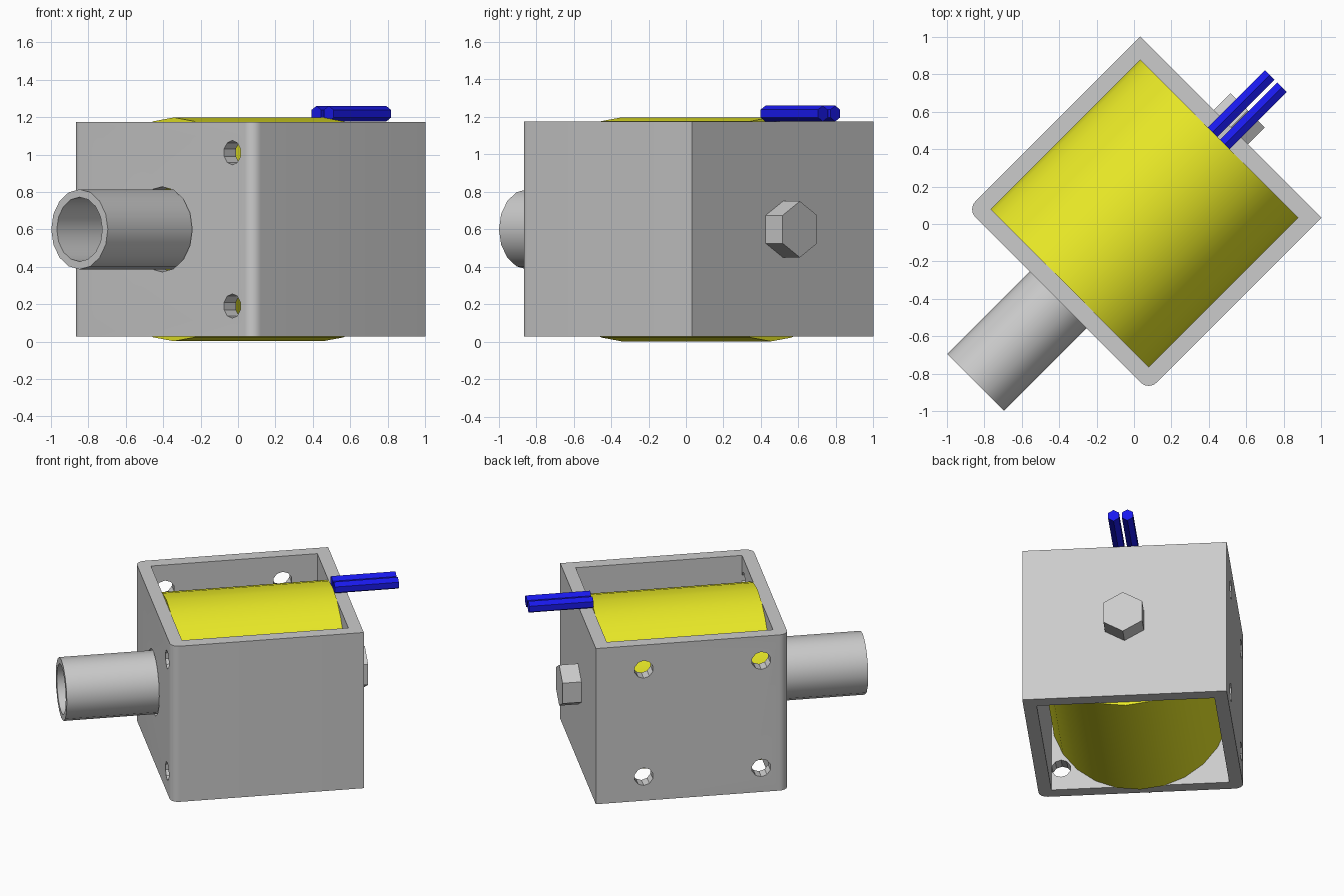
import bpy, bmesh
from math import sin, cos, pi, radians
from mathutils import Matrix

if "Cube" in bpy.data.objects:
    bpy.data.objects.remove(bpy.data.objects["Cube"])

# Built with the plunger axis along x, then everything is turned 45 degrees
TURN = Matrix.Rotation(radians(45), 4, 'Z')
MID = 0.6
U0, U1, W, T = -0.574, 0.732, 0.685, 0.089
Z0, Z1 = 0.028, 1.175


def finish(name, bm):
    bmesh.ops.recalc_face_normals(bm, faces=bm.faces[:])
    me = bpy.data.meshes.new(name)
    bm.to_mesh(me)
    bm.free()
    ob = bpy.data.objects.new(name, me)
    bpy.context.collection.objects.link(ob)
    return ob


def lathe(name, profile, n, loc=(0, 0, MID), axis='X', closed=False):
    """Spin (position, radius) pairs about an axis through loc."""
    bm = bmesh.new()
    rings = [[bm.verts.new((p, r * sin(2 * pi * i / n), r * cos(2 * pi * i / n)))
              for i in range(n)] for p, r in profile]
    pairs = list(zip(rings, rings[1:]))
    if closed:
        pairs.append((rings[-1], rings[0]))
    else:
        bm.faces.new(rings[0])
        bm.faces.new(rings[-1])
    for a, b in pairs:
        for i in range(n):
            j = (i + 1) % n
            bm.faces.new((a[i], a[j], b[j], b[i]))
    if axis == 'Y':
        bm.transform(Matrix.Rotation(pi / 2, 4, 'Z'))
    bm.transform(Matrix.Translation(loc))
    return finish(name, bm)


def prism(name, outline, z0, z1):
    bm = bmesh.new()
    face = bm.faces.new([bm.verts.new((x, y, z0)) for x, y in outline])
    top = bmesh.ops.extrude_face_region(bm, geom=[face])['geom']
    bmesh.ops.translate(bm, vec=(0, 0, z1 - z0),
                        verts=[v for v in top if isinstance(v, bmesh.types.BMVert)])
    return finish(name, bm)


def cut(ob, cutter):
    mod = ob.modifiers.new("cut", 'BOOLEAN')
    mod.operation, mod.solver, mod.object = 'DIFFERENCE', 'EXACT', cutter
    bpy.context.view_layer.objects.active = ob
    bpy.ops.object.modifier_apply(modifier=mod.name)
    bpy.data.objects.remove(cutter)


def paint(ob, name, color):
    mat = bpy.data.materials.get(name) or bpy.data.materials.new(name)
    mat.diffuse_color = color
    mat.use_nodes = True
    mat.node_tree.nodes["Principled BSDF"].inputs["Base Color"].default_value = mat.diffuse_color
    ob.data.materials.append(mat)


# Box frame: two rounded front corners, two sharp back corners
R = 0.06
arc = [(U0 + R - R * sin(a), W - R + R * cos(a))
       for a in [k * pi / 12 for k in range(7)]]
outline = [(U1, W)] + arc + [(x, -y) for x, y in reversed(arc)] + [(U1, -W)]
frame = prism("frame", outline, Z0, Z1)
a, b, c = U0 + T, U1 - T, W - T
cut(frame, prism("cavity", [(a, -c), (b, -c), (b, c), (a, c)], -0.2, 1.5))

# Plunger opening, two front mounting holes, four side mounting holes
cut(frame, lathe("opening", [(-0.75, 0.228), (-0.4, 0.228)], 16))
for z in (0.19, 1.01):
    cut(frame, lathe("front_hole", [(-0.7, 0.065), (-0.45, 0.065)], 10, (0, -0.531, z)))
for u in (-0.39, 0.407):
    for z in (0.205, 0.995):
        cut(frame, lathe("side_hole", [(0.5, 0.065), (0.8, 0.065)], 10, (u, 0, z), 'Y'))

# Coil with a bore for the plunger
coil = lathe("coil", [(a, 0.228), (a, 0.598), (b, 0.598), (b, 0.228)], 24, closed=True)
paint(coil, "yellow", (0.82, 0.82, 0.02, 1))

# Hollow plunger
plunger = lathe("plunger", [(-0.4, 0.172), (-1.198, 0.172), (-1.198, 0.214), (0.5, 0.214)], 16)

# Hexagonal bolt head on the back wall
bolt = lathe("bolt_head", [(U1 - 0.02, 0.15), (0.86, 0.15)], 6)

# Pair of lead wires
wires = [lathe("lead_wire", [(b, 0.042), (1.077, 0.042)], 6, (0, v, 1.218))
         for v in (0.05, -0.043)]
for w in wires:
    paint(w, "blue", (0.01, 0.01, 0.85, 1))

# Turn the assembly and smooth the round parts
bpy.ops.object.select_all(action='DESELECT')
for ob in [frame, coil, plunger, bolt] + wires:
    ob.data.transform(TURN)
    ob.select_set(True)
bpy.context.view_layer.objects.active = frame
bpy.ops.object.shade_smooth_by_angle(angle=radians(30))
